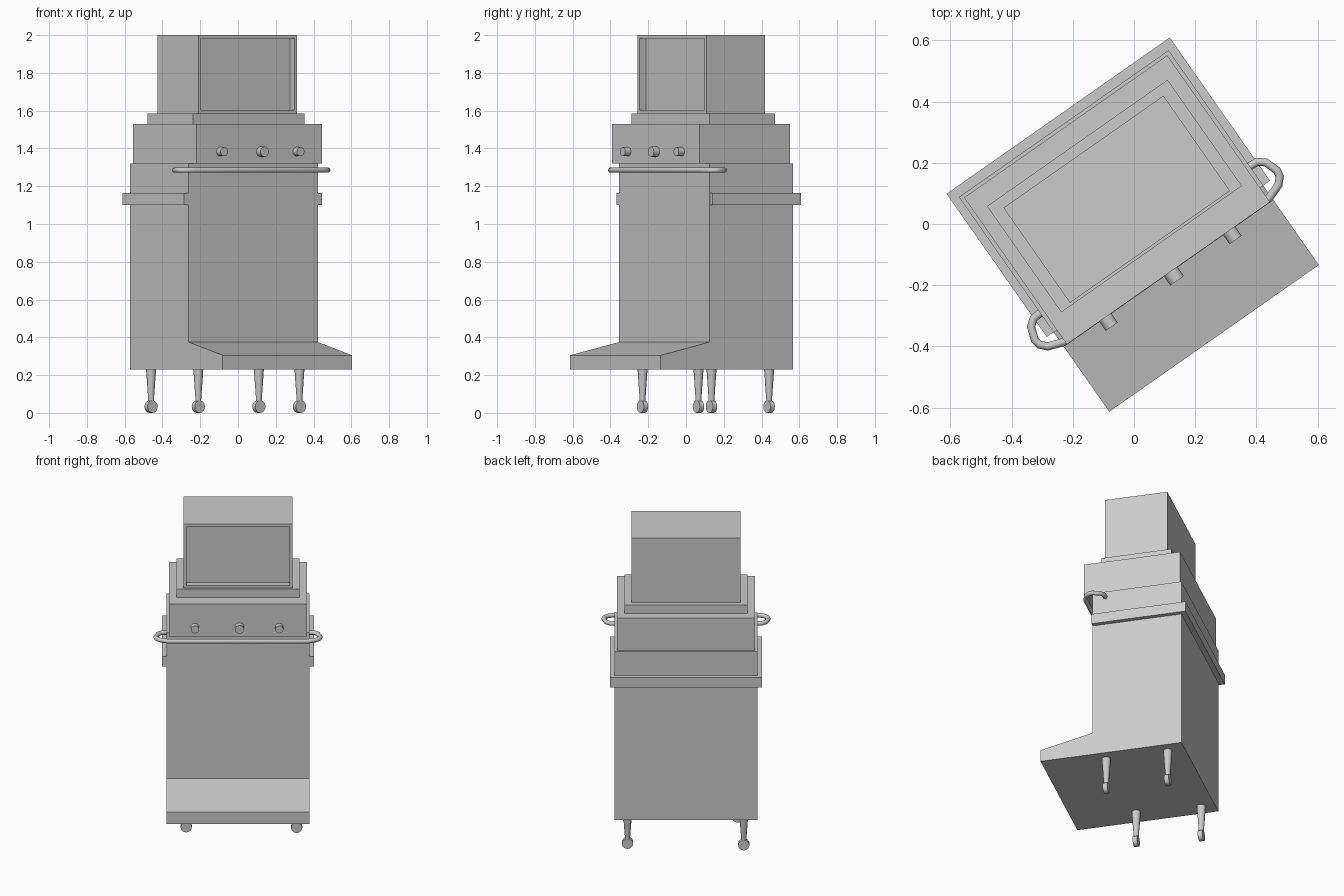
import bpy, bmesh
from math import radians, pi
from mathutils import Matrix, Vector

if "Cube" in bpy.data.objects:
    bpy.data.objects.remove(bpy.data.objects["Cube"])

# The whole machine is turned 35 degrees; parts are built in a local u/v frame
TURN = Matrix.Rotation(radians(35), 4, 'Z')


def finish(name, bm, smooth=False):
    bmesh.ops.recalc_face_normals(bm, faces=bm.faces)
    bm.transform(TURN)
    me = bpy.data.meshes.new(name)
    bm.to_mesh(me)
    bm.free()
    ob = bpy.data.objects.new(name, me)
    bpy.context.collection.objects.link(ob)
    if smooth:
        select(ob)
        bpy.ops.object.shade_smooth_by_angle(angle=radians(35))
    return ob


def select(ob):
    bpy.ops.object.select_all(action='DESELECT')
    ob.select_set(True)
    bpy.context.view_layer.objects.active = ob


def box_mesh(half_u, v0, v1, z0, z1):
    bm = bmesh.new()
    m = Matrix.Translation((0, (v0 + v1) / 2, (z0 + z1) / 2)) @ Matrix.Diagonal((2 * half_u, v1 - v0, z1 - z0, 1))
    bmesh.ops.create_cube(bm, size=1, matrix=m)
    return bm


def add_cone(bm, centre, r_low, r_high, depth, along_v=False, sides=16):
    m = Matrix.Translation(centre)
    if along_v:
        m = m @ Matrix.Rotation(pi / 2, 4, 'X')
    bmesh.ops.create_cone(bm, cap_ends=True, segments=sides, radius1=r_low,
                          radius2=r_high, depth=depth, matrix=m)


# Cabinet: side profile with a sloping foot, extruded across the width
profile = [(0.40, 0.23), (-0.456, 0.23), (-0.456, 0.305), (-0.14, 0.375), (-0.14, 1.32), (0.40, 1.32)]
bm = bmesh.new()
face = bm.faces.new([bm.verts.new((-0.418, v, z)) for v, z in profile])
ext = bmesh.ops.extrude_face_region(bm, geom=[face])
bmesh.ops.translate(bm, vec=(0.836, 0, 0),
                    verts=[g for g in ext['geom'] if isinstance(g, bmesh.types.BMVert)])
finish("cabinet", bm)

# Stacked box parts
finish("cabinet_band", box_mesh(0.445, -0.139, 0.432, 1.10, 1.165))
finish("control_box", box_mesh(0.405, -0.196, 0.389, 1.32, 1.53))
finish("screen_plinth", box_mesh(0.36, -0.10, 0.323, 1.53, 1.585))

# Screen housing with a recessed display
bm = box_mesh(0.319, -0.091, 0.288, 1.585, 2.0)
front = min(bm.faces, key=lambda f: f.calc_center_median().y)
bmesh.ops.inset_region(bm, faces=[front], thickness=0.025)
rim = bmesh.ops.extrude_face_region(bm, geom=[front])
bmesh.ops.delete(bm, geom=[front], context='FACES')
bmesh.ops.translate(bm, vec=(0, 0.042, 0),
                    verts=[g for g in rim['geom'] if isinstance(g, bmesh.types.BMVert)])
finish("screen_housing", bm)

# Control knobs
for u, r in ((-0.252, 0.024), (0.009, 0.027), (0.242, 0.024)):
    bm = bmesh.new()
    add_cone(bm, (u, -0.208, 1.383), r, r, 0.05, along_v=True)
    finish("control_knob", bm, True)

# Handrail wrapping round both front corners
half = [(0.405, -0.062), (0.445, -0.064), (0.468, -0.082), (0.483, -0.125),
        (0.479, -0.146), (0.46, -0.166), (0.41, -0.184)]
path = [(-u, v) for u, v in half] + half[::-1]
cu = bpy.data.curves.new("handrail", 'CURVE')
cu.dimensions = '3D'
cu.bevel_depth = 0.0135
cu.bevel_resolution = 3
cu.use_fill_caps = True
sp = cu.splines.new('POLY')
sp.points.add(len(path) - 1)
for p, (u, v) in zip(sp.points, path):
    p.co = (TURN @ Vector((u, v, 1.285))).to_4d()
rail = bpy.data.objects.new("handrail", cu)
bpy.context.collection.objects.link(rail)
select(rail)
bpy.ops.object.convert(target='MESH')
bpy.ops.object.shade_smooth_by_angle(angle=radians(50))

# Tapered legs with small wheels
legs = [(-0.304, -0.068), (0.344, -0.076), (-0.339, 0.318), (0.343, 0.297)]
for u, v in legs:
    bm = bmesh.new()
    add_cone(bm, (u, v, 0.142), 0.014, 0.027, 0.184)
    finish("leg", bm, True)
    bm = bmesh.new()
    add_cone(bm, (u, v, 0.033), 0.033, 0.033, 0.028, along_v=True)
    finish("wheel", bm, True)
